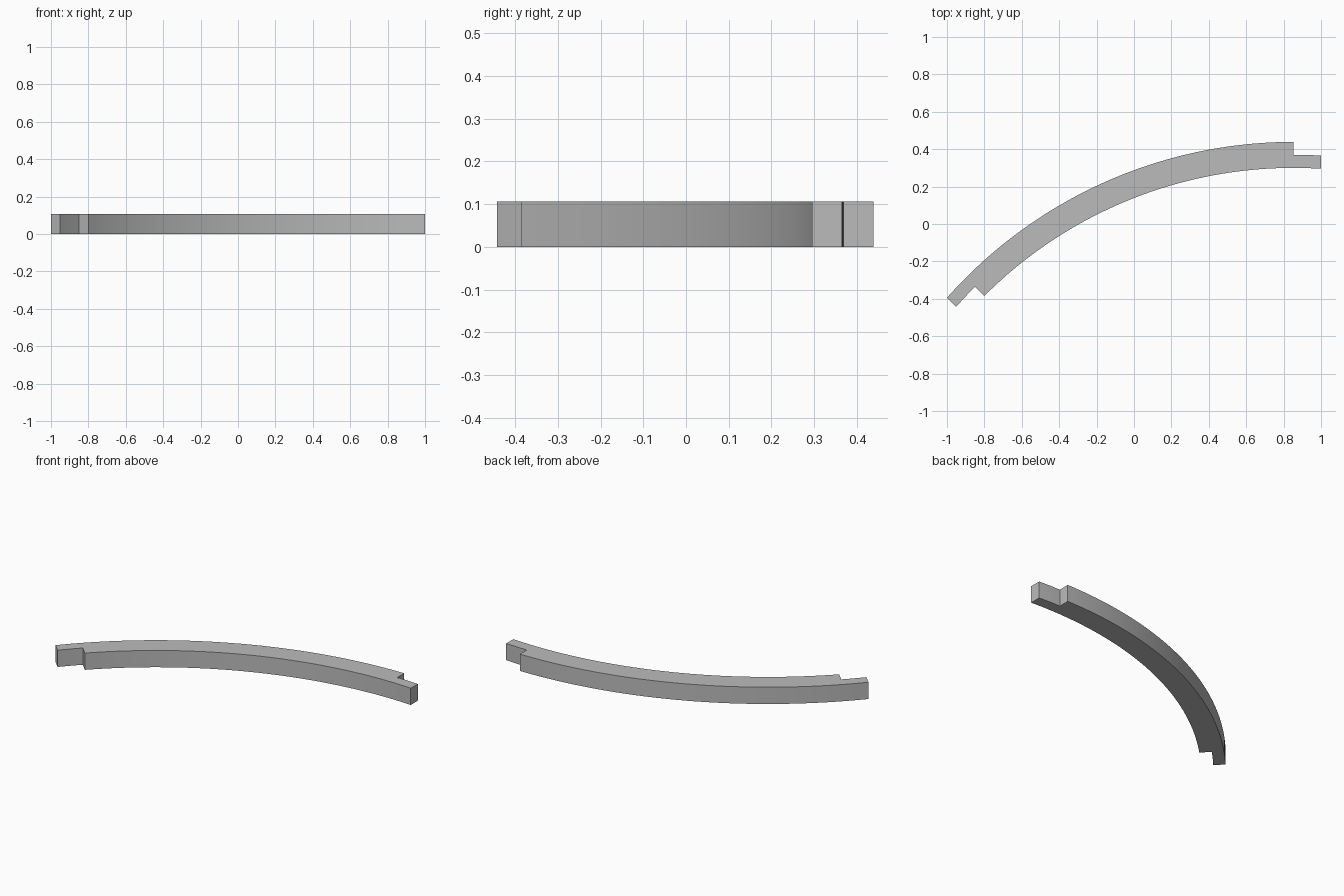
import bpy, bmesh, math
from mathutils import Vector

if "Cube" in bpy.data.objects:
    bpy.data.objects.remove(bpy.data.objects["Cube"], do_unlink=True)

CENTRE = Vector((0.853, -2.038))
OUTER, MIDDLE, INNER = 2.477, 2.408, 2.338
START, END = math.radians(90), math.radians(135)
TAB = 0.147          # length of each half-lap tab
HEIGHT = 0.106
STEPS = 48

grey = bpy.data.materials.new("plain grey")
grey.use_nodes = True
colour = (0.5, 0.5, 0.5, 1)
grey.diffuse_color = colour
grey.node_tree.nodes["Principled BSDF"].inputs["Base Color"].default_value = colour


def arc(radius, a, b, steps):
    return [CENTRE + radius * Vector((math.cos(t), math.sin(t)))
            for t in (a + (b - a) * i / steps for i in range(steps + 1))]


def past_start(radius):
    return START - math.asin(TAB / radius)


def past_end(radius):
    return END + math.asin(TAB / radius)


# Plan outline: curved bar with an inner tab at one end and an outer tab at the other
outline = (arc(OUTER, START, past_end(OUTER), STEPS)
           + arc(MIDDLE, past_end(MIDDLE), END, 4)
           + arc(INNER, END, past_start(INNER), STEPS)
           + arc(MIDDLE, past_start(MIDDLE), START, 4))

# Extrude the outline into the rail
bm = bmesh.new()
base = bm.faces.new([bm.verts.new((p.x, p.y, 0)) for p in outline])
result = bmesh.ops.extrude_face_region(bm, geom=[base], use_keep_orig=True)
top = [v for v in result["geom"] if isinstance(v, bmesh.types.BMVert)]
bmesh.ops.translate(bm, verts=top, vec=(0, 0, HEIGHT))
bmesh.ops.recalc_face_normals(bm, faces=bm.faces)
mesh = bpy.data.meshes.new("curved_rail")
bm.to_mesh(mesh)
bm.free()
mesh.materials.append(grey)

rail = bpy.data.objects.new("curved_rail", mesh)
bpy.context.collection.objects.link(rail)
bpy.ops.object.select_all(action="DESELECT")
rail.select_set(True)
bpy.context.view_layer.objects.active = rail
bpy.ops.object.shade_smooth_by_angle(angle=math.radians(30))
